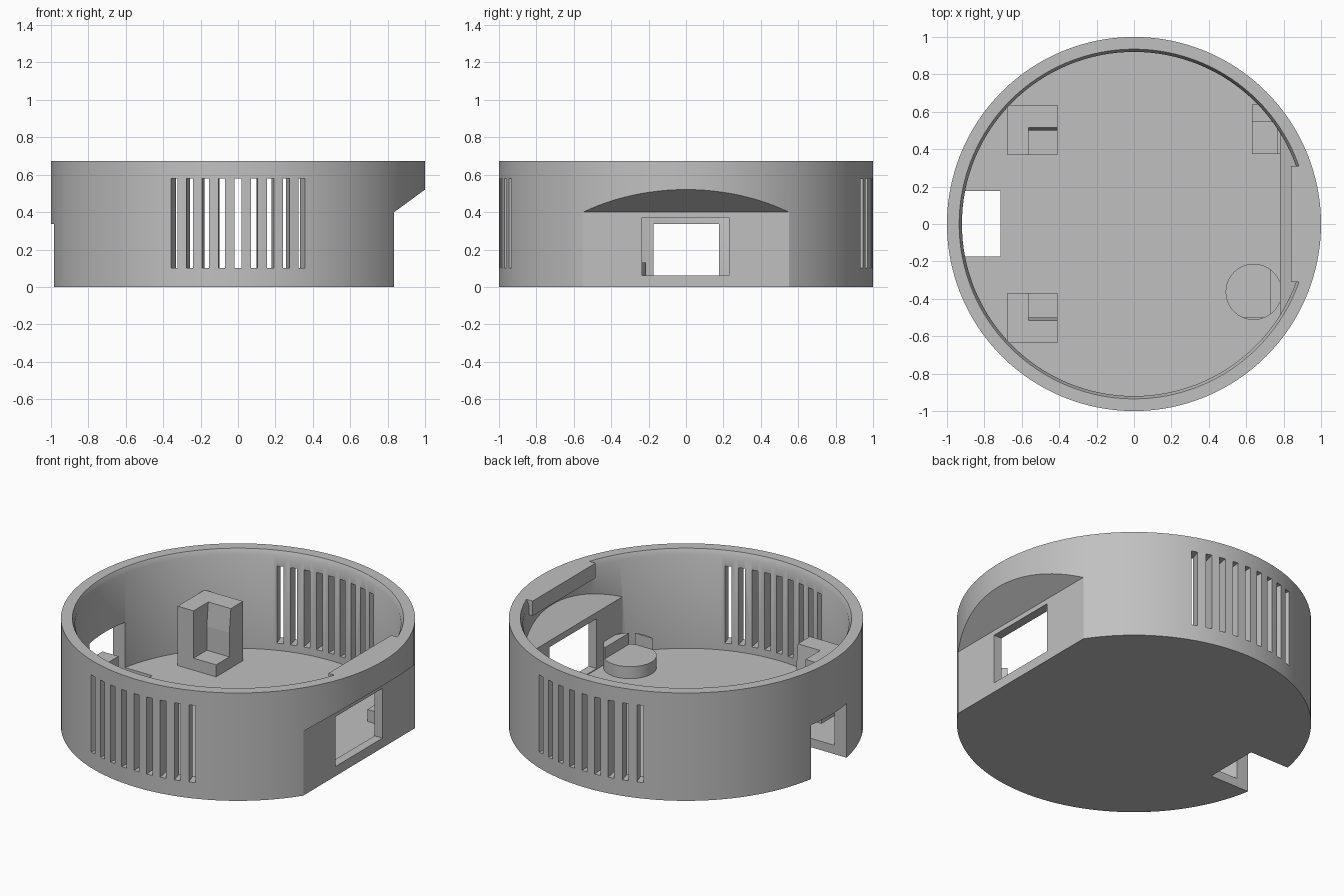
import bpy, bmesh, math
from mathutils import Matrix, Vector

if "Cube" in bpy.data.objects:
    bpy.data.objects.remove(bpy.data.objects["Cube"])

grey = bpy.data.materials.new("light grey plastic")
grey.use_nodes = True
COLOUR = (0.53, 0.53, 0.53, 1)
grey.diffuse_color = COLOUR
grey.node_tree.nodes["Principled BSDF"].inputs["Base Color"].default_value = COLOUR

SEGMENTS = 128
FLOOR = 0.055


def finish(name, bm):
    bmesh.ops.recalc_face_normals(bm, faces=bm.faces)
    mesh = bpy.data.meshes.new(name)
    bm.to_mesh(mesh)
    bm.free()
    mesh.materials.append(grey)
    ob = bpy.data.objects.new(name, mesh)
    bpy.context.collection.objects.link(ob)
    return ob


def prism(name, outline, lo, hi, axis):
    """Extrude a 2D outline along an axis."""
    place = {"x": lambda a, b, t: (t, a, b),
             "y": lambda a, b, t: (a, t, b),
             "z": lambda a, b, t: (a, b, t)}[axis]
    bm = bmesh.new()
    ends = [[bm.verts.new(place(a, b, t)) for a, b in outline] for t in (lo, hi)]
    bm.faces.new(ends[0])
    bm.faces.new(ends[1])
    n = len(outline)
    for i in range(n):
        j = (i + 1) % n
        bm.faces.new((ends[0][i], ends[0][j], ends[1][j], ends[1][i]))
    return finish(name, bm)


def box(name, x0, x1, y0, y1, z0, z1):
    return prism(name, [(x0, y0), (x1, y0), (x1, y1), (x0, y1)], z0, z1, "z")


def lathe(name, profile, centre=(0, 0), segments=SEGMENTS):
    """Closed round solid from (radius, height) pairs."""
    bm = bmesh.new()
    rings = []
    for r, z in profile:
        angles = [2 * math.pi * i / segments for i in range(segments)]
        rings.append([bm.verts.new((centre[0] + r * math.cos(a),
                                    centre[1] + r * math.sin(a), z)) for a in angles])
    for low, high in zip(rings, rings[1:]):
        for i in range(segments):
            j = (i + 1) % segments
            bm.faces.new((low[i], low[j], high[j], high[i]))
    bm.faces.new(rings[0])
    bm.faces.new(rings[-1])
    return finish(name, bm)


def boolean(target, tool, operation="DIFFERENCE"):
    """Apply a boolean and discard the tool."""
    mod = target.modifiers.new("cut", "BOOLEAN")
    mod.operation = operation
    mod.solver = "EXACT"
    mod.object = tool
    bpy.context.view_layer.objects.active = target
    bpy.ops.object.modifier_apply(modifier=mod.name)
    bpy.data.objects.remove(tool)


def smooth(ob):
    bpy.ops.object.select_all(action="DESELECT")
    ob.select_set(True)
    bpy.context.view_layer.objects.active = ob
    bpy.ops.object.shade_smooth_by_angle(angle=math.radians(28))


# Round shell with a flat, undercut side
shell = lathe("round_shell", [(1, 0), (1, 0.672)])
boolean(shell, prism("side_cut", [(0.835, -0.1), (1.2, -0.1), (1.2, 0.667), (0.835, 0.4)],
                     -1.2, 1.2, "y"))

# Cavity follows the flat side and leaves a lip under the rim
cavity = lathe("cavity", [(0.92, FLOOR), (0.92, 0.64), (0.935, 0.672), (0.935, 0.75)])
boolean(cavity, prism("inner_side", [(0.78, -0.1), (1.2, -0.1), (1.2, 0.717), (0.78, 0.41)],
                      -1.2, 1.2, "y"))
boolean(cavity, box("rim_lip", 0.84, 1.2, -0.31, 0.31, 0.58, 0.9))
boolean(shell, cavity)

# Window in the flat side, notch in the opposite wall and floor
boolean(shell, box("window", 0.7, 0.95, -0.235, 0.23, 0.06, 0.37))
boolean(shell, box("notch", -1.2, -0.715, -0.173, 0.177, -0.1, 0.337))

# Radial ventilation slots, front and back
bm = bmesh.new()
for side in (-90, 90):
    for step in range(-4, 5):
        turn = Matrix.Rotation(math.radians(side + 5 * step), 4, "Z")
        bmesh.ops.create_cube(bm, size=1, matrix=turn
                              @ Matrix.Translation(Vector((0.96, 0, 0.34)))
                              @ Matrix.Diagonal((0.2, 0.037, 0.48, 1)))
boolean(shell, finish("slots", bm))
smooth(shell)

# Tall corner clips, opened toward the middle
for name, s in (("back_clip", 1), ("front_clip", -1)):
    ys = sorted((s * 0.37, s * 0.635))
    clip = box(name, -0.675, -0.41, ys[0], ys[1], 0.03, 0.425)
    opening = [(0.3, 0.13), (0.5, 0.13), (0.5, 0.28), (0.515, 0.425), (0.515, 0.6), (0.3, 0.6)]
    boolean(clip, prism("opening", [(s * y, z) for y, z in opening], -0.565, -0.3, "x"))

# Low round post with a raised corner
post = lathe("round_post", [(0.15, 0.03), (0.15, 0.2)], (0.64, -0.363), 64)
boolean(post, box("post_seat", 0.4, 0.73, -0.5, 0, 0.13, 0.4))
smooth(post)

# Low square support tucked against the wall
support = box("square_support", 0.63, 0.8, 0.373, 0.64, 0.03, 0.2)
boolean(support, box("support_seat", 0.5, 0.765, 0.2, 0.545, 0.13, 0.4))
boolean(support, lathe("support_limit", [(0.95, 0), (0.95, 0.5)]), "INTERSECT")
